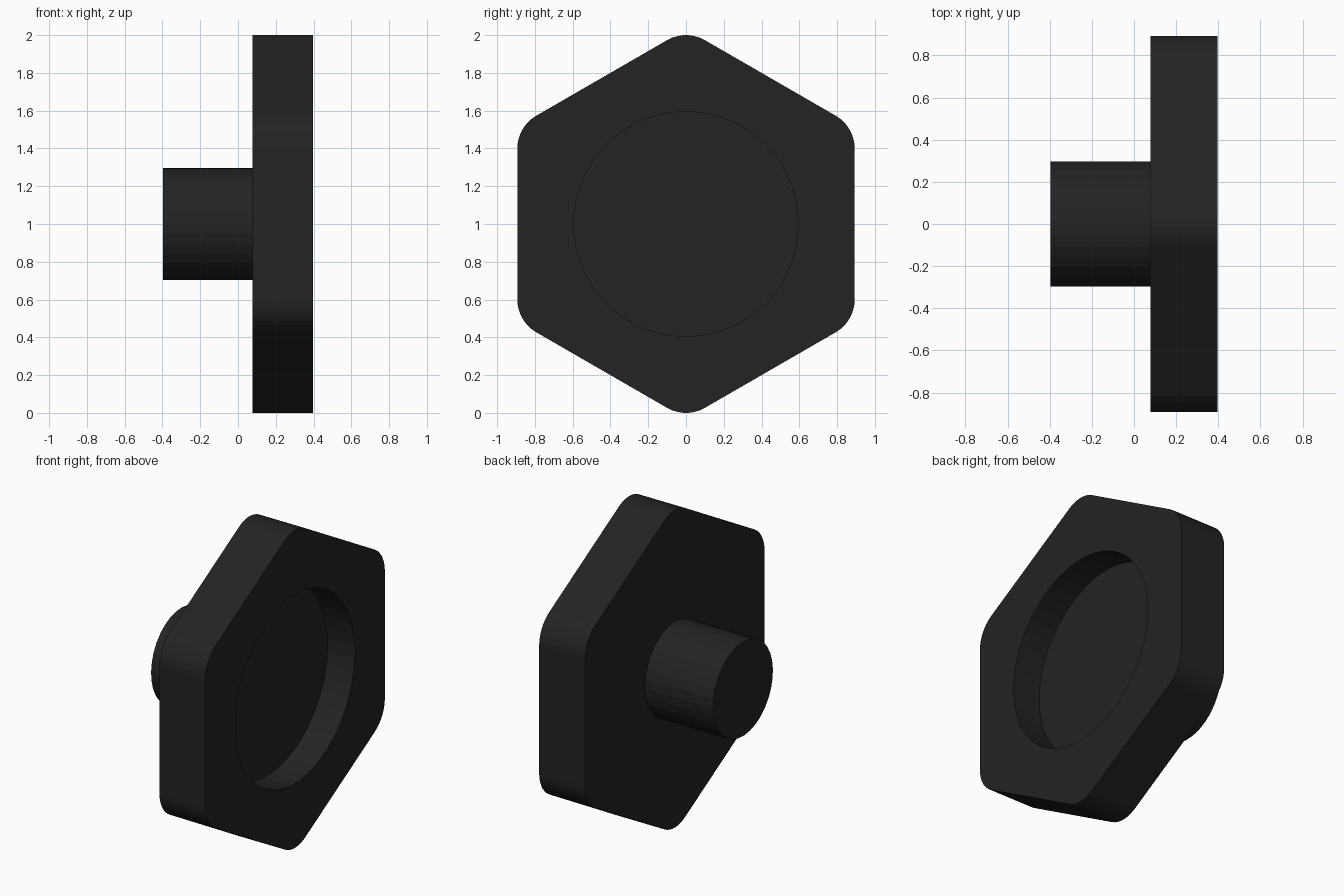
import bpy, bmesh
from math import sin, cos, radians

if "Cube" in bpy.data.objects:
    bpy.data.objects.remove(bpy.data.objects["Cube"])

CORNER_STEPS = 8          # points per rounded hexagon corner
X_BACK, X_JOIN, X_FRONT = -0.397, 0.078, 0.397
RECESS_DEPTH = 0.19

mat = bpy.data.materials.new("black_plastic")
mat.diffuse_color = (0.017, 0.017, 0.017, 1)
mat.use_nodes = True
mat.node_tree.nodes["Principled BSDF"].inputs["Base Color"].default_value = mat.diffuse_color


def loft(name, rings):
    """Skin equal-count rings of (x, y, z) points and cap both ends."""
    bm = bmesh.new()
    loops = [[bm.verts.new(p) for p in ring] for ring in rings]
    n = len(loops[0])
    for a, b in zip(loops, loops[1:]):
        for i in range(n):
            j = (i + 1) % n
            bm.faces.new((a[i], a[j], b[j], b[i]))
    bm.faces.new(loops[0][::-1])
    bm.faces.new(loops[-1])
    bmesh.ops.recalc_face_normals(bm, faces=bm.faces)
    mesh = bpy.data.meshes.new(name)
    bm.to_mesh(mesh)
    bm.free()
    mesh.materials.append(mat)
    obj = bpy.data.objects.new(name, mesh)
    bpy.context.collection.objects.link(obj)
    return obj


def hexagon(x, centre=0.8, r=0.2):
    """Rounded hexagon, points up and down, in the plane at x."""
    pts = []
    for k in range(6):
        a = radians(90 + 60 * k)
        for j in range(CORNER_STEPS):
            t = a + radians(-30 + 60 * j / (CORNER_STEPS - 1))
            pts.append((x, centre * cos(a) + r * cos(t),
                        1 + centre * sin(a) + r * sin(t)))
    return pts


def circle(x, r, n):
    start = radians(60) + radians(180 / n)
    step = radians(360 / n)
    return [(x, r * cos(start + i * step), 1 + r * sin(start + i * step))
            for i in range(n)]


# Hexagonal head with a round recess in its front face
n = 6 * CORNER_STEPS
loft("hex_head", [hexagon(X_JOIN), hexagon(X_FRONT),
                  circle(X_FRONT, 0.595, n),
                  circle(X_FRONT - RECESS_DEPTH, 0.595, n)])

# Round stem behind the head
loft("stem", [circle(X_BACK, 0.297, 32), circle(X_JOIN, 0.297, 32)])
